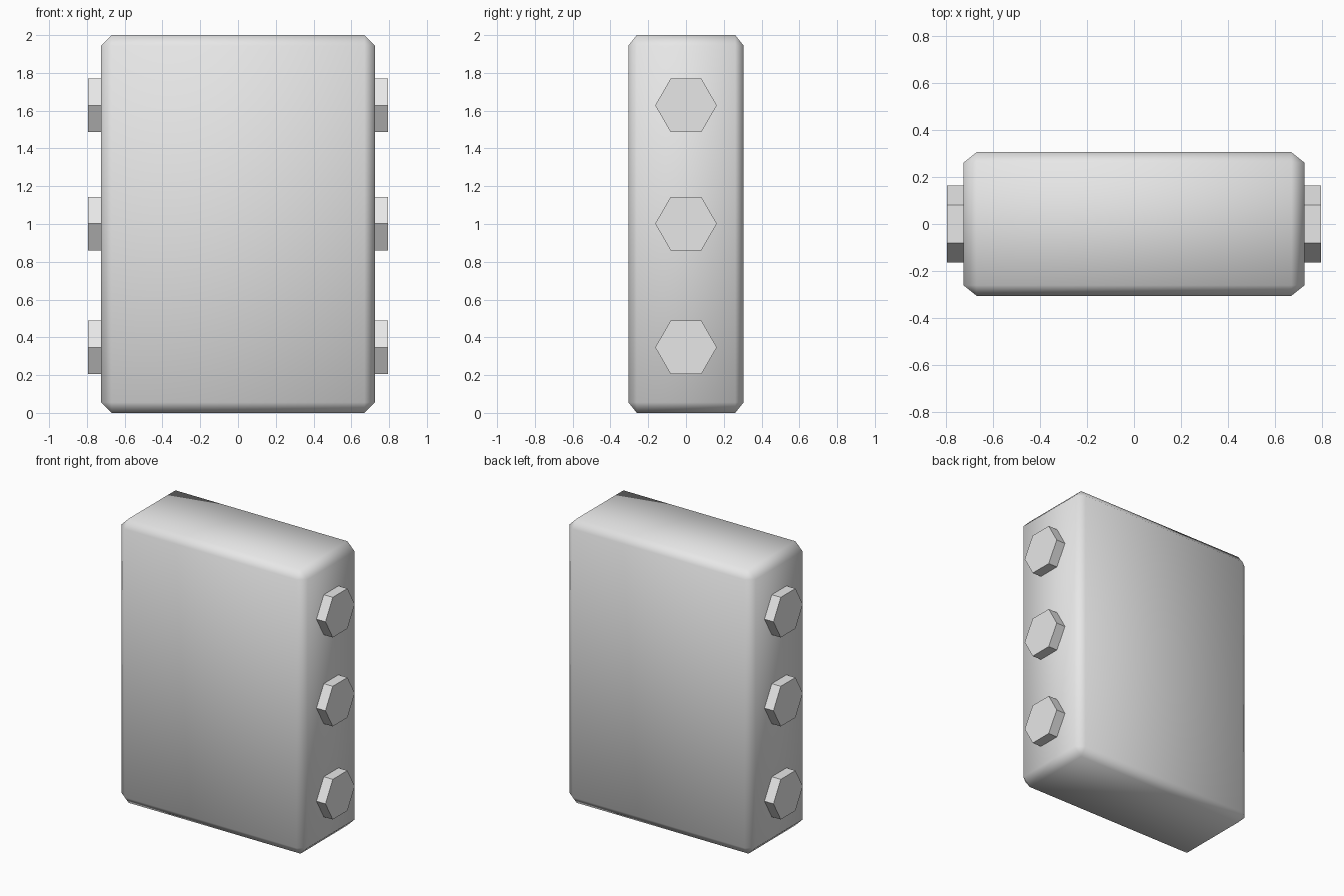
import bpy, bmesh, math
from mathutils import Matrix

cube = bpy.data.objects.get("Cube")
if cube:
    bpy.data.objects.remove(cube, do_unlink=True)

grey = bpy.data.materials.new("light_grey")
grey.use_nodes = True
grey.diffuse_color = (0.8, 0.8, 0.8, 1)
grey.node_tree.nodes["Principled BSDF"].inputs["Base Color"].default_value = (0.8, 0.8, 0.8, 1)


def add_object(name, bm, smooth):
    mesh = bpy.data.meshes.new(name)
    bmesh.ops.recalc_face_normals(bm, faces=bm.faces)
    for face in bm.faces:
        face.smooth = smooth
    bm.to_mesh(mesh)
    bm.free()
    mesh.materials.append(grey)
    obj = bpy.data.objects.new(name, mesh)
    bpy.context.collection.objects.link(obj)
    return obj


# Chamfered slab body; the chamfer is slightly narrower front to back
depth_scale = 0.8
bm = bmesh.new()
bmesh.ops.create_cube(bm, size=1)
bmesh.ops.scale(bm, vec=(1.45, 0.61 / depth_scale, 2), verts=bm.verts)
bmesh.ops.bevel(bm, geom=bm.edges[:], offset=0.056, segments=1, affect='EDGES')
bmesh.ops.scale(bm, vec=(1, depth_scale, 1), verts=bm.verts)
body = add_object("body", bm, True)
body.location.z = 1

# Three hexagonal studs on each side
for side, x in (("left", 0.745), ("right", -0.745)):
    for level, z in (("lower", 0.347), ("middle", 1.002), ("upper", 1.628)):
        bm = bmesh.new()
        bmesh.ops.create_cone(bm, cap_ends=True, segments=6,
                              radius1=0.163, radius2=0.163, depth=0.1)
        # Lay the axis along x with corners pointing front and back
        bmesh.ops.rotate(bm, verts=bm.verts, matrix=Matrix.Rotation(math.pi / 2, 3, 'Y'))
        if max(v.co.z for v in bm.verts) > 0.15:
            bmesh.ops.rotate(bm, verts=bm.verts, matrix=Matrix.Rotation(math.pi / 6, 3, 'X'))
        stud = add_object(f"{side}_{level}_stud", bm, False)
        stud.location = (x, 0, z)
